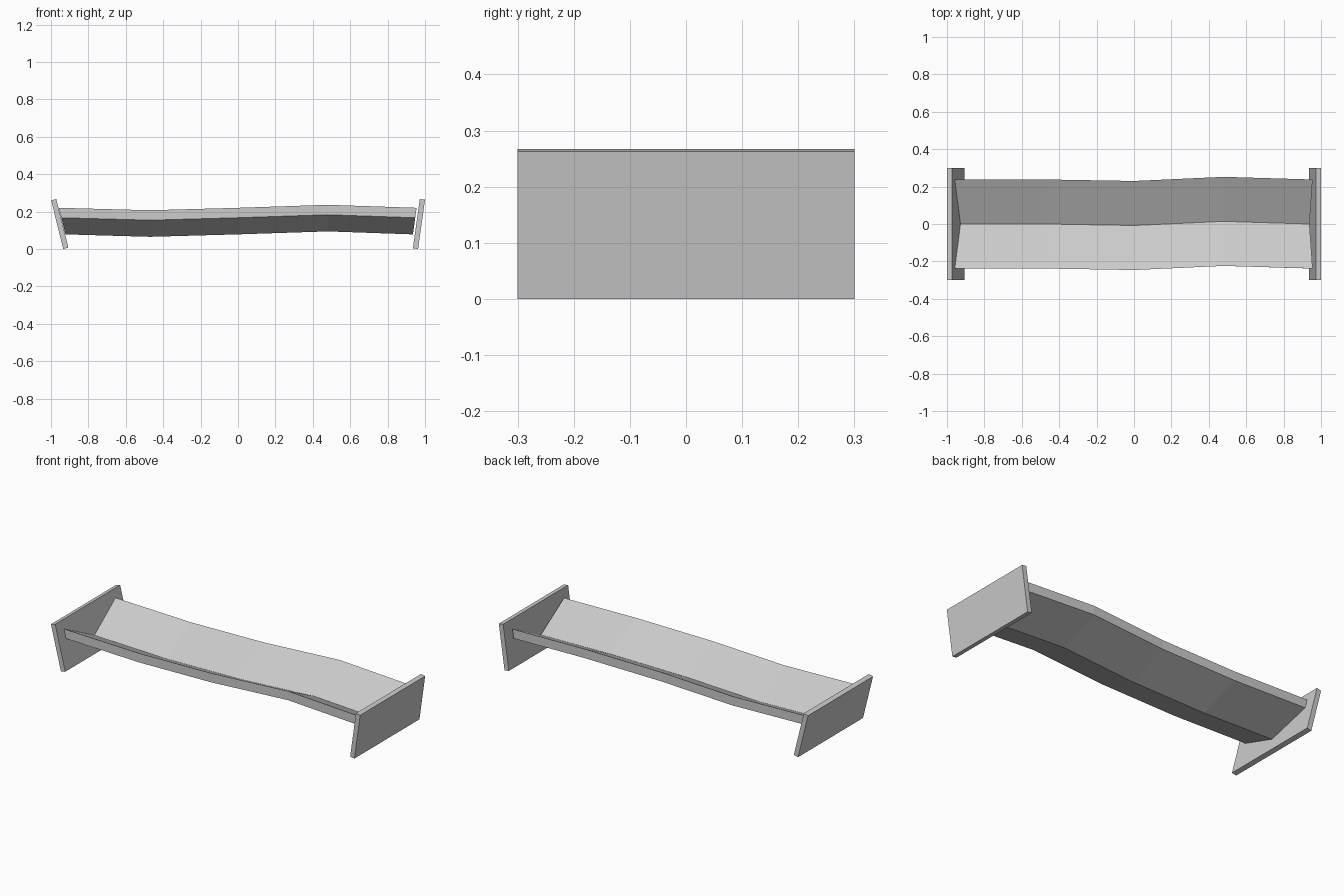
import bpy, bmesh
from math import radians
from mathutils import Matrix

if "Cube" in bpy.data.objects:
    bpy.data.objects.remove(bpy.data.objects["Cube"])


def add_object(name, bm):
    bmesh.ops.recalc_face_normals(bm, faces=bm.faces)
    mesh = bpy.data.meshes.new(name)
    bm.to_mesh(mesh)
    bm.free()
    obj = bpy.data.objects.new(name, mesh)
    bpy.context.collection.objects.link(obj)
    return obj


# Tilted end plates
def end_plate(name, x, tilt, height):
    bm = bmesh.new()
    mat = (Matrix.Translation((x, 0, 0.1335)) @ Matrix.Rotation(radians(tilt), 4, 'Y')
           @ Matrix.Diagonal((0.028, 0.6, height, 1)))
    bmesh.ops.create_cube(bm, size=1, matrix=mat)
    return add_object(name, bm)


end_plate("left_end_plate", -0.953, -14, 0.268)
end_plate("right_end_plate", 0.9675, 8, 0.2655)

# V-shaped trough: (y, z) section swept through gently bent stations
section = [(-0.238, 0.22), (0, 0.10), (0.238, 0.22),
           (0.238, 0.167), (0, 0.078), (-0.238, 0.167)]
stations = [(-0.95, 0, 0), (-0.47, 0, -0.013), (0, -0.008, 0),
            (0.48, 0.014, 0.016), (0.955, 0, 0)]  # x, y shift, z shift

bm = bmesh.new()
rings = []
for i, (x, dy, dz) in enumerate(stations):
    ring = []
    for y, z in section:
        # End rings lean with the plates
        lean = -0.25 * (z - 0.22) if i == 0 else 0.14 * (z - 0.22) if i == 4 else 0
        ring.append(bm.verts.new((x + lean - (0.008 if i == 0 else 0), y + dy, z + dz)))
    rings.append(ring)
n = len(section)
for a, b in zip(rings, rings[1:]):
    for j in range(n):
        k = (j + 1) % n
        bm.faces.new((a[j], a[k], b[k], b[j]))
for ring in (rings[0], rings[-1]):
    bm.faces.new((ring[0], ring[1], ring[4], ring[5]))
    bm.faces.new((ring[1], ring[2], ring[3], ring[4]))
add_object("trough_bench", bm)
